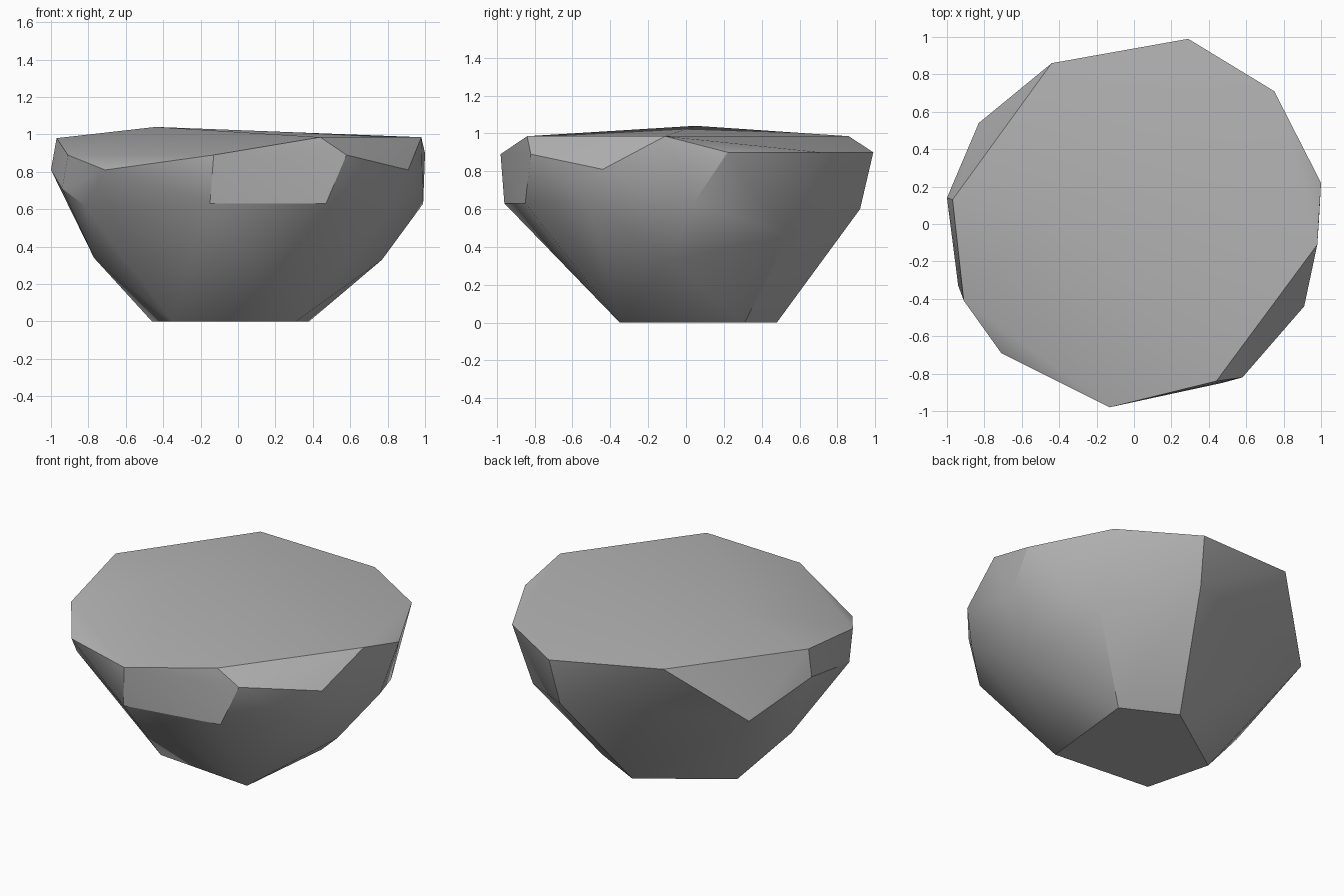
import bpy
import bmesh
from math import radians

default_cube = bpy.data.objects.get("Cube")
if default_cube:
    bpy.data.objects.remove(default_cube, do_unlink=True)


def make_material(name, color):
    material = bpy.data.materials.new(name)
    material.use_nodes = True
    material.diffuse_color = color
    shader = material.node_tree.nodes["Principled BSDF"]
    shader.inputs["Base Color"].default_value = color
    shader.inputs["Roughness"].default_value = 0.9
    return material


def make_hull(name, corners, material, smooth_angle):
    """Wrap a faceted skin around the corner points of a stone."""
    mesh = bpy.data.meshes.new(name)
    bm = bmesh.new()
    for corner in corners:
        bm.verts.new(corner)
    hull = bmesh.ops.convex_hull(bm, input=bm.verts[:])
    unused = set(hull["geom_interior"]) | set(hull["geom_unused"])
    loose = [item for item in unused if isinstance(item, bmesh.types.BMVert)]
    bmesh.ops.delete(bm, geom=loose, context="VERTS")
    bmesh.ops.recalc_face_normals(bm, faces=bm.faces[:])
    bm.to_mesh(mesh)
    bm.free()
    mesh.materials.append(material)
    stone = bpy.data.objects.new(name, mesh)
    bpy.context.collection.objects.link(stone)

    # Soft shading across shallow bends, crisp chipped edges elsewhere
    bpy.ops.object.select_all(action="DESELECT")
    stone.select_set(True)
    bpy.context.view_layer.objects.active = stone
    bpy.ops.object.shade_smooth_by_angle(angle=radians(smooth_angle))
    return stone


# Flat base the rock stands on
base = [(-.35, -.29, 0), (.31, -.35, 0), (.38, .31, 0), (.05, .48, 0), (-.46, .13, 0)]

# Chipped corners of the flaring sides
flank = [
    (.77, -.08, .33), (-.77, .02, .34), (.72, .54, .46),
    (-.15, -.96, .63), (.47, -.85, .63), (.81, -.52, .63), (.99, .04, .63),
    (.26, .92, .6), (-.83, .54, .63), (-.82, -.48, .62), (-.94, -.33, .71),
]

# Rim around the broad top
rim = [
    (-.13, -.98, .89), (.44, -.84, .985), (.58, -.82, .89), (.91, -.44, .81),
    (.98, -.11, .985), (1, .22, .9), (.75, .71, .9), (.29, .99, .9),
    (-.44, .86, .985), (-.97, .13, .98), (-1, .14, .81),
    (-.91, -.41, .89), (-.71, -.69, .81),
]

# Slight rise in the middle of the top
crown = [(-.44, .05, 1.04)]

stone_gray = make_material("stone gray", (.45, .45, .45, 1))
make_hull("rock", base + flank + rim + crown, stone_gray, 30)
